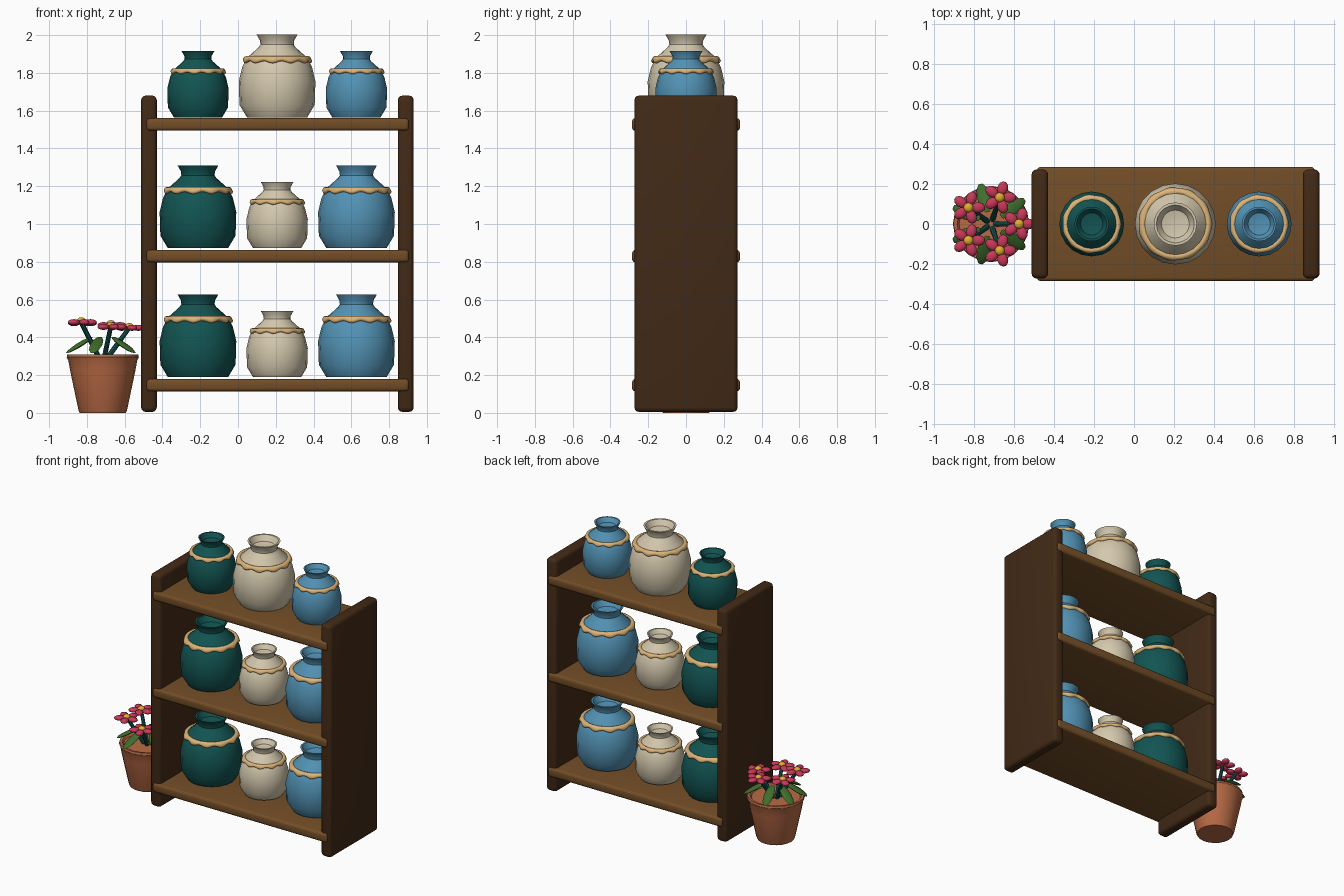
import bpy, bmesh, math
from mathutils import Vector, Matrix

if "Cube" in bpy.data.objects:
    bpy.data.objects.remove(bpy.data.objects["Cube"])


def material(name, rgb):
    m = bpy.data.materials.new(name)
    m.diffuse_color = (*rgb, 1)
    m.use_nodes = True
    m.node_tree.nodes["Principled BSDF"].inputs["Base Color"].default_value = m.diffuse_color
    return m


DARK = material("dark wood", (0.055, 0.023, 0.008))
WOOD = material("shelf wood", (0.17, 0.075, 0.02))
GREEN = material("deep teal", (0.006, 0.09, 0.085))
CREAM = material("cream", (0.66, 0.58, 0.42))
BLUE = material("sky blue", (0.085, 0.29, 0.46))
TAN = material("tan glaze", (0.72, 0.46, 0.19))
CLAY = material("terracotta", (0.48, 0.145, 0.06))
PINK = material("petal pink", (0.58, 0.04, 0.10))
GOLD = material("flower gold", (0.75, 0.42, 0.03))
LEAF = material("leaf green", (0.05, 0.15, 0.025))


def finish(name, bm, mat, angle=35):
    bmesh.ops.recalc_face_normals(bm, faces=bm.faces)
    mesh = bpy.data.meshes.new(name)
    bm.to_mesh(mesh)
    bm.free()
    mesh.materials.append(mat)
    ob = bpy.data.objects.new(name, mesh)
    bpy.context.collection.objects.link(ob)
    bpy.ops.object.select_all(action='DESELECT')
    ob.select_set(True)
    bpy.context.view_layer.objects.active = ob
    bpy.ops.object.shade_smooth_by_angle(angle=math.radians(angle))
    return ob


def board(name, lo, hi, mat, bevel):
    bm = bmesh.new()
    bmesh.ops.create_cube(bm, size=1)
    lo, hi = Vector(lo), Vector(hi)
    for v in bm.verts:
        v.co = (lo + hi) / 2 + Vector(a * b for a, b in zip(v.co, hi - lo))
    bmesh.ops.bevel(bm, geom=bm.edges[:], offset=bevel, segments=3,
                    profile=0.5, affect='EDGES')
    finish(name, bm, mat)


def lathe(name, profile, mat, loc, scale=1, sides=20):
    bm = bmesh.new()
    vs = [bm.verts.new((r, 0, z)) for r, z in profile]
    es = [bm.edges.new(p) for p in zip(vs, vs[1:])]
    bmesh.ops.spin(bm, geom=vs + es, cent=(0, 0, 0), axis=(0, 0, 1),
                   angle=2 * math.pi, steps=sides)
    bmesh.ops.remove_doubles(bm, verts=bm.verts, dist=1e-4)
    ob = finish(name, bm, mat)
    ob.location, ob.scale = loc, (scale,) * 3


def glaze_band(name, loc, scale, n=66):
    # ring around the shoulder with a scalloped lower edge
    bm = bmesh.new()
    rings = []
    for i in range(n):
        a = 2 * math.pi * i / n
        drip = 0.012 * (0.5 + 0.5 * math.cos(11 * a))
        ring = []
        for k in range(8):
            t = 2 * math.pi * k / 8
            r = 0.163 + 0.017 * math.cos(t)
            z = 0.31 + 0.014 * math.sin(t)
            if math.sin(t) < 0.1:
                z, r = z - drip, r + drip * 0.5
            ring.append(bm.verts.new((r * math.cos(a), r * math.sin(a), z)))
        rings.append(ring)
    for i in range(n):
        p, q = rings[i], rings[(i + 1) % n]
        for k in range(8):
            j = (k + 1) % 8
            bm.faces.new((p[k], q[k], q[j], p[j]))
    ob = finish(name, bm, TAN, 60)
    ob.location, ob.scale = loc, (scale,) * 3


def blobs(name, mats, mat, seg=10):
    # several ellipsoids in one object
    bm = bmesh.new()
    for m in mats:
        bmesh.ops.create_uvsphere(bm, u_segments=seg, v_segments=6, radius=1, matrix=m)
    return finish(name, bm, mat, 60)


# Shelf unit
board("left_side_panel", (-0.513, -0.273, 0.005), (-0.43, 0.273, 1.68), DARK, 0.025)
board("right_side_panel", (0.846, -0.273, 0.005), (0.93, 0.273, 1.68), DARK, 0.025)
for i, top in enumerate((0.18, 0.863, 1.56)):
    board(f"shelf_{i + 1}", (-0.485, -0.286, top - 0.066), (0.905, 0.286, top), WOOD, 0.018)

# Vases, three per shelf
VASE = [(0, 0), (0.16, 0), (0.199, 0.065), (0.203, 0.19), (0.185, 0.265),
        (0.16, 0.315), (0.098, 0.37), (0.088, 0.385), (0.09, 0.405),
        (0.108, 0.437), (0.095, 0.437), (0.07, 0.40), (0, 0.385)]
for row, base in enumerate((0.19, 0.873, 1.565)):
    for x, mat, label in ((-0.212, GREEN, "teal"), (0.207, CREAM, "cream"), (0.627, BLUE, "blue")):
        small = (label == "cream") != (row == 2)
        s = 0.8 if small else 1
        lathe(f"{label}_vase_{row + 1}", VASE, mat, (x, 0, base), s)
        glaze_band(f"{label}_vase_band_{row + 1}", (x, 0, base), s)

# Flower pot
PX = -0.716
lathe("flower_pot", [(0, 0), (0.122, 0), (0.128, 0.012), (0.172, 0.22), (0.182, 0.275),
                     (0.191, 0.295), (0.188, 0.31), (0.17, 0.308), (0.16, 0.295), (0, 0.295)],
      CLAY, (PX, 0, 0), sides=20)

# Five flowers with stems
for i in range(5):
    a = math.radians(72 * i)
    z = (0.45, 0.465, 0.475, 0.48, 0.455)[i]
    foot = Vector((PX + 0.02 * math.cos(a), 0.02 * math.sin(a), 0.285))
    head = Vector((PX + 0.14 * math.cos(a), 0.14 * math.sin(a), z))
    d = head - foot
    bm = bmesh.new()
    bmesh.ops.create_cone(bm, cap_ends=True, segments=8, radius1=0.014, radius2=0.012,
                          depth=d.length,
                          matrix=Matrix.Translation((foot + head) / 2)
                          @ d.to_track_quat('Z', 'Y').to_matrix().to_4x4())
    finish(f"stem_{i + 1}", bm, GREEN)
    blobs(f"petals_{i + 1}", [
        Matrix.Translation(head) @ Matrix.Rotation(a + 2 * math.pi * k / 5, 4, 'Z')
        @ Matrix.Translation((0.048, 0, 0)) @ Matrix.Diagonal((0.036, 0.027, 0.016, 1))
        for k in range(5)], PINK)
    blobs(f"flower_centre_{i + 1}", [
        Matrix.Translation(head + Vector((0, 0, 0.008)))
        @ Matrix.Diagonal((0.025, 0.025, 0.018, 1))], GOLD)

# Leaves drooping over the rim
blobs("leaves", [
    Matrix.Translation((PX, 0, 0.36)) @ Matrix.Rotation(math.radians(a), 4, 'Z')
    @ Matrix.Translation((0.135, 0, 0)) @ Matrix.Rotation(math.radians(30), 4, 'Y')
    @ Matrix.Diagonal((0.088, 0.034, 0.011, 1))
    for a in (36, 105, 156, 204, 255, 324)], LEAF)
